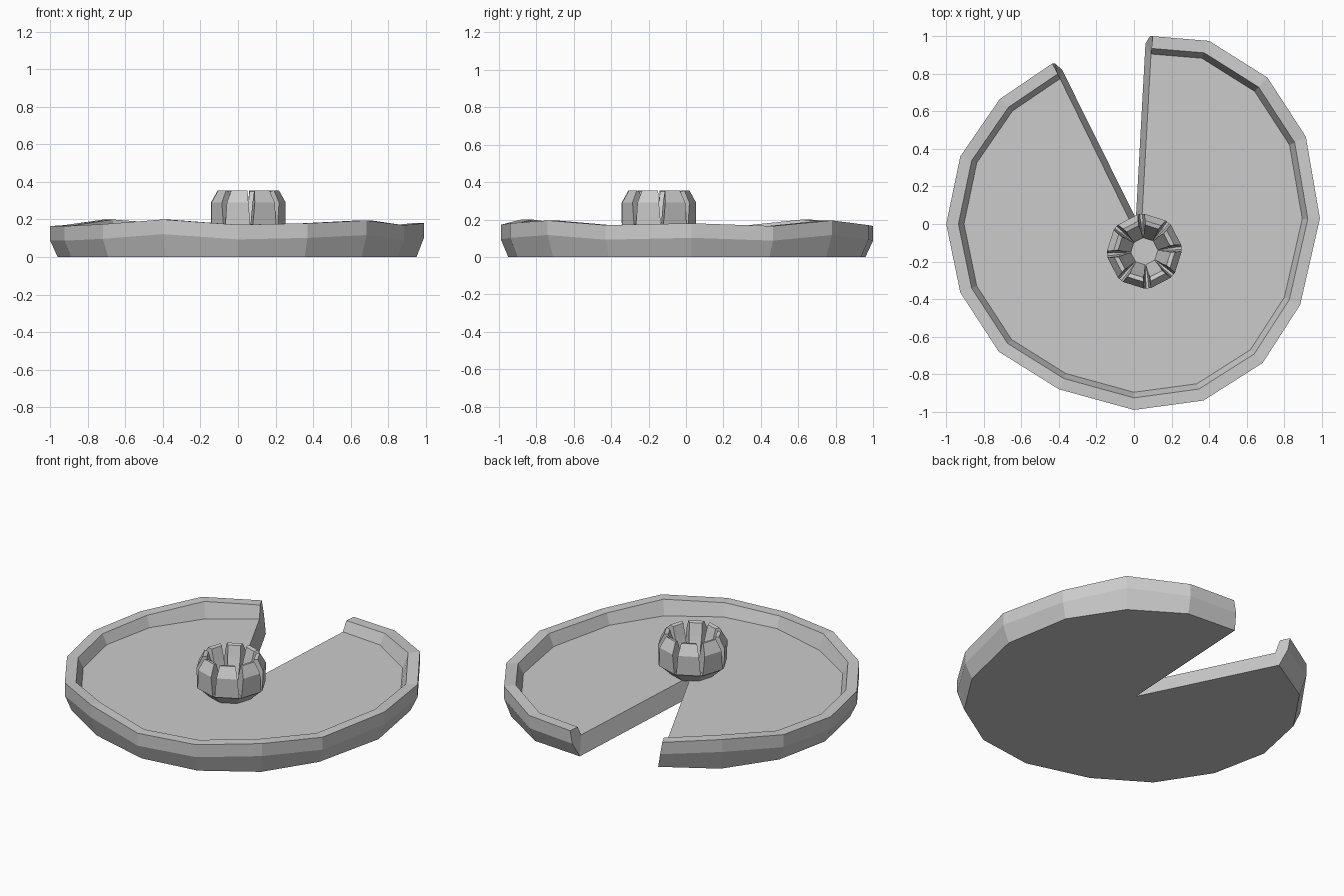
import bpy, bmesh, math
from mathutils import Vector

if "Cube" in bpy.data.objects:
    bpy.data.objects.remove(bpy.data.objects["Cube"])

grey = bpy.data.materials.new("plain_grey")
grey.use_nodes = True
COLOUR = (0.6, 0.6, 0.6, 1)
grey.diffuse_color = COLOUR
grey.node_tree.nodes["Principled BSDF"].inputs["Base Color"].default_value = COLOUR


def finish(bm, name):
    bmesh.ops.recalc_face_normals(bm, faces=bm.faces)
    mesh = bpy.data.meshes.new(name)
    bm.to_mesh(mesh)
    bm.free()
    mesh.materials.append(grey)
    obj = bpy.data.objects.new(name, mesh)
    bpy.context.collection.objects.link(obj)
    return obj


def bridge(bm, a, b, closed):
    for i in range(len(a) if closed else len(a) - 1):
        j = (i + 1) % len(a)
        bm.faces.new((a[i], a[j], b[j], b[i]))


# Leaf pad: rim outline from one side of the notch round to the other (x, y, rim height)
RIM = [(.10, 1, .165), (.40, .975, .17), (.71, .78, .195), (.915, .465, .165),
       (.99, .03, .18), (.885, -.43, .17), (.685, -.74, .195), (.37, -.94, .18),
       (0, -.99, .172), (-.40, -.88, .2), (-.72, -.68, .175), (-.925, -.365, .165),
       (-1, 0, .165), (-.925, .36, .17), (-.715, .665, .2), (-.435, .855, .18)]
FLOOR = .105

bm = bmesh.new()


def ring(scale, height, shift=0):
    pts = [Vector((x * scale, y * scale, height(z))) for x, y, z in RIM]
    pts[0].x -= shift
    pts[-1].x += shift
    return [bm.verts.new(p) for p in pts]


rings = [ring(.96, lambda z: 0, .035),
         ring(1, lambda z: z - .078, .015),
         ring(1, lambda z: z),
         ring(.935, lambda z: z),
         ring(.905, lambda z: FLOOR)]
for low, high in zip(rings, rings[1:]):
    bridge(bm, low, high, False)

# Floor, underside and the two cut walls of the notch
apex_low = bm.verts.new((.01, .03, 0))
apex_top = bm.verts.new((.035, -.1, FLOOR))
bm.faces.new(rings[0] + [apex_low])
bm.faces.new(rings[-1] + [apex_top])
for end in (0, -1):
    outer = [r[end] for r in rings]
    low, belt, top, inner, floor = outer
    bm.faces.new((apex_low, low, floor, apex_top))
    bm.faces.new((low, belt, top, inner, floor))
finish(bm, "leaf_pad")

# Flower cup: eight-sided bowl
CENTRE = Vector((.055, -.145, 0))
SIDES = 8
STEP = math.tau / SIDES
START = math.radians(-85)
bm = bmesh.new()
cup = []
for r, z in ((.12, FLOOR - .005), (.2, .175), (.16, .175), (.07, .13)):
    cup.append([bm.verts.new(CENTRE + Vector((r * math.cos(START + i * STEP),
                                              r * math.sin(START + i * STEP), z)))
                for i in range(SIDES)])
for low, high in zip(cup, cup[1:]):
    bridge(bm, low, high, True)
bm.faces.new(cup[0])
bm.faces.new(cup[-1])
finish(bm, "flower_cup")

# Flower petals: upright blocks (distance from centre, half width, height)
PETAL = [(.186, .07, .17), (.19, .06, .29), (.157, .045, .355),
         (.135, .036, .35), (.115, .036, .28), (.066, .026, .128)]
for k in range(SIDES):
    angle = START + (k + .5) * STEP
    out = Vector((math.cos(angle), math.sin(angle), 0))
    side = Vector((-out.y, out.x, 0))
    bm = bmesh.new()
    left, right = [[bm.verts.new(CENTRE + out * d + side * (w * s) + Vector((0, 0, z)))
                    for d, w, z in PETAL] for s in (-1, 1)]
    bridge(bm, left, right, True)
    bm.faces.new(left)
    bm.faces.new(right)
    finish(bm, f"petal_{k + 1}")
